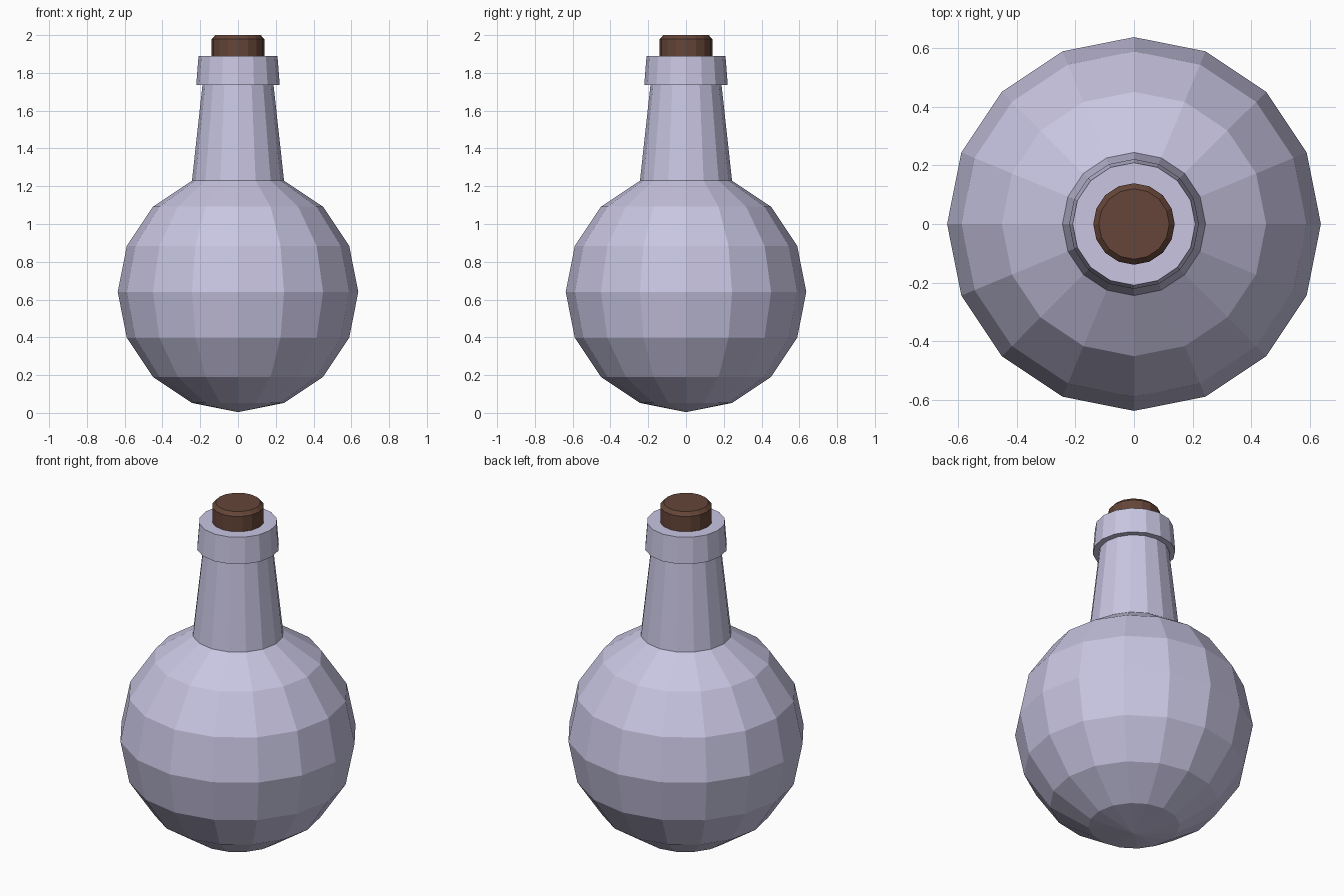
import bpy, bmesh
from math import sin, cos, pi, radians

if "Cube" in bpy.data.objects:
    bpy.data.objects.remove(bpy.data.objects["Cube"])

SIDES = 16


def material(name, color):
    mat = bpy.data.materials.new(name)
    mat.diffuse_color = (*color, 1)
    mat.use_nodes = True
    mat.node_tree.nodes["Principled BSDF"].inputs["Base Color"].default_value = mat.diffuse_color
    return mat


def lathe(name, profile, mat):
    """Spin (radius, z) points round the z axis; flat-shaded, ends closed."""
    bm = bmesh.new()
    rings = []
    for r, z in profile:
        count = SIDES if r > 0 else 1
        rings.append([bm.verts.new((r * cos(2 * pi * i / SIDES),
                                    r * sin(2 * pi * i / SIDES), z))
                      for i in range(count)])
    for a, b in zip(rings, rings[1:]):
        for i in range(SIDES):
            j = (i + 1) % SIDES
            if len(a) == 1:
                bm.faces.new((a[0], b[j], b[i]))
            else:
                bm.faces.new((a[i], a[j], b[j], b[i]))
    if len(rings[0]) > 1:
        bm.faces.new(rings[0][::-1])
    bm.faces.new(rings[-1])
    mesh = bpy.data.meshes.new(name)
    bm.to_mesh(mesh)
    bm.free()
    mesh.materials.append(mat)
    obj = bpy.data.objects.new(name, mesh)
    bpy.context.collection.objects.link(obj)
    return obj


glass = material("lavender_glass", (0.58, 0.56, 0.76))
brown = material("cork_brown", (0.13, 0.06, 0.04))

# Round belly: sphere rings from the bottom pole up to the shoulder
R, CENTER = 0.637, 0.641
belly = [(0, CENTER - R)]
belly += [(R * cos(radians(a)), CENTER + R * sin(radians(a)))
          for a in (-67.5, -45, -22.5, 0, 22.5, 45, 67.5)]

# Tapered neck and overhanging lip continue the same profile
neck_and_lip = [(0.188, 1.737), (0.221, 1.737), (0.209, 1.89)]
lathe("bottle", belly + neck_and_lip, glass)

# Cork with bevelled top edge, pushed into the mouth
lathe("cork", [(0.139, 1.78), (0.139, 1.98), (0.12, 2.0)], brown)
